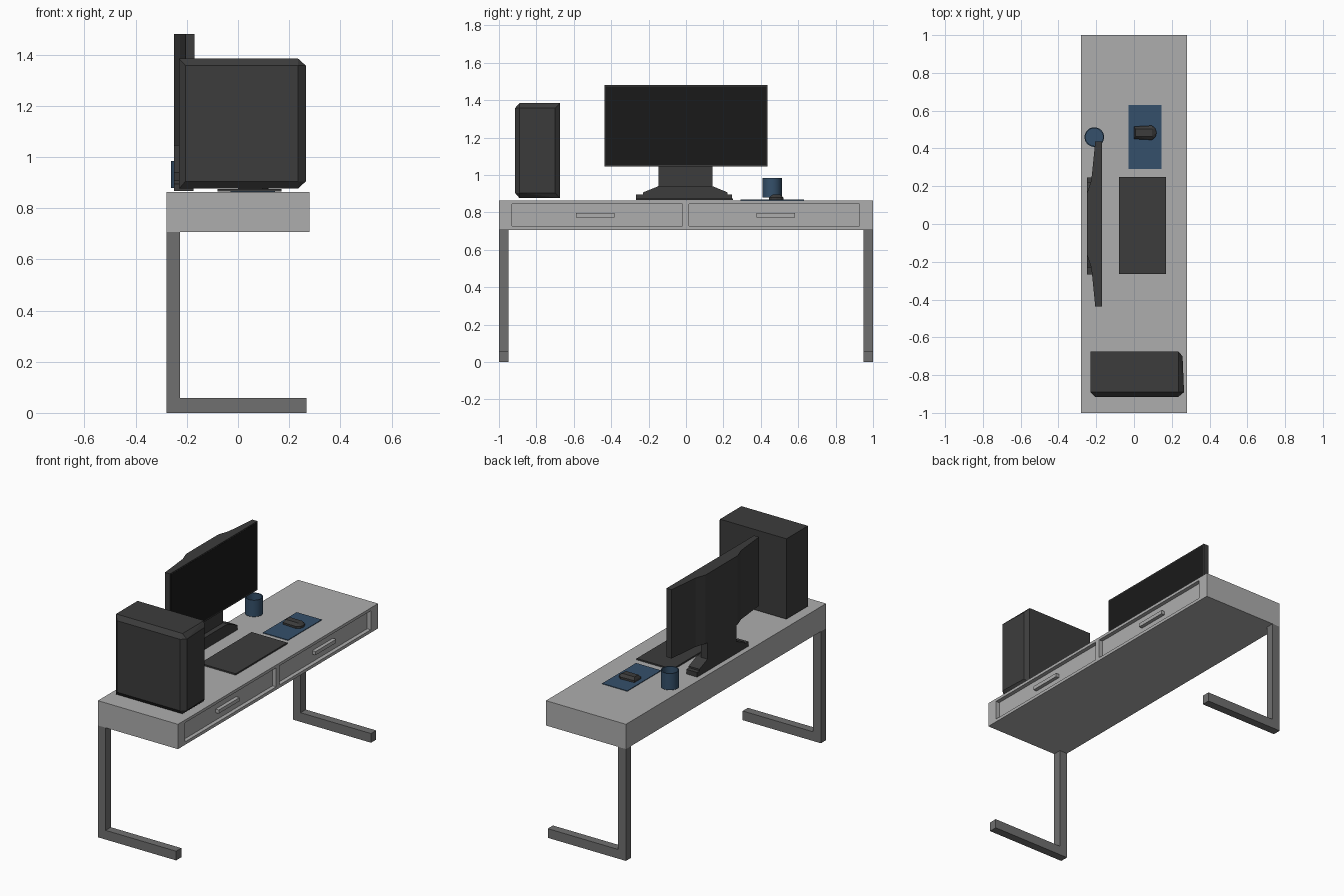
import bpy, bmesh, math

if "Cube" in bpy.data.objects:
    bpy.data.objects.remove(bpy.data.objects["Cube"])


def material(name, rgb):
    m = bpy.data.materials.new(name)
    m.diffuse_color = (*rgb, 1)
    m.use_nodes = True
    m.node_tree.nodes["Principled BSDF"].inputs["Base Color"].default_value = m.diffuse_color
    return m


LIGHT = material("light_grey", (0.42, 0.42, 0.42))
STEEL = material("steel_grey", (0.16, 0.16, 0.16))
DARK = material("dark_plastic", (0.045, 0.045, 0.045))
BLACK = material("black_glass", (0.01, 0.01, 0.01))
BLUE = material("slate_blue", (0.035, 0.08, 0.145))


def finish(name, bm, mat):
    bmesh.ops.recalc_face_normals(bm, faces=bm.faces[:])
    me = bpy.data.meshes.new(name)
    bm.to_mesh(me)
    bm.free()
    me.materials.append(mat)
    ob = bpy.data.objects.new(name, me)
    bpy.context.collection.objects.link(ob)
    return ob


def corners(x, y, z):
    return [(a, b, c) for a in x for b in y for c in z]


def hull(name, pts, mat):
    bm = bmesh.new()
    for p in pts:
        bm.verts.new(p)
    bmesh.ops.convex_hull(bm, input=bm.verts[:])
    bmesh.ops.dissolve_limit(bm, angle_limit=0.01, verts=bm.verts[:], edges=bm.edges[:])
    return finish(name, bm, mat)


def box(name, x, y, z, mat):
    return hull(name, corners(x, y, z), mat)


def prism(name, pts, vec, mat):
    bm = bmesh.new()
    f = bm.faces.new([bm.verts.new(p) for p in pts])
    ext = bmesh.ops.extrude_face_region(bm, geom=[f])
    bmesh.ops.translate(bm, vec=vec, verts=[v for v in ext["geom"] if isinstance(v, bmesh.types.BMVert)])
    return finish(name, bm, mat)


# Desk top with two recessed drawer fronts
desk = box("desk_top", (-0.28, 0.28), (-1, 1), (0.707, 0.864), LIGHT)
for side, y0, y1 in (("left", -0.93, -0.018), ("right", 0.015, 0.927)):
    cut = box(side + "_drawer_cutter", (0.255, 0.32), (y0, y1), (0.726, 0.846), LIGHT)
    cut.hide_render = True
    cut.display_type = 'WIRE'
    mod = desk.modifiers.new(side + "_recess", 'BOOLEAN')
    mod.operation = 'DIFFERENCE'
    mod.solver = 'EXACT'
    mod.object = cut
    bpy.context.view_layer.objects.active = desk
    bpy.ops.object.modifier_apply(modifier=mod.name)
    bpy.data.objects.remove(cut)
    # Drawer handle
    c = (y0 + y1) / 2 - (0.012 if side == "left" else -0.01)
    box(side + "_drawer_handle", (0.253, 0.278), (c - 0.103, c + 0.103), (0.774, 0.797), LIGHT)

# L-shaped legs
leg = [(-0.28, 0), (0.267, 0), (0.267, 0.058), (-0.226, 0.058), (-0.226, 0.708), (-0.28, 0.708)]
for side, y in (("left", -1), ("right", 0.948)):
    prism(side + "_leg", [(x, y, z) for x, z in leg], (0, 0.052, 0), STEEL)

# Computer tower with chamfered front and one raised side panel
hull("computer_tower",
     corners((-0.23, 0.235), (-0.89, -0.675), (0.876, 1.384))
     + corners((-0.205, 0.235), (-0.915,), (0.905, 1.357))
     + [(x, y, z) for x, y in ((0.265, -0.89), (0.257, -0.70)) for z in (0.905, 1.357)], DARK)

# Monitor with stepped back
half = [(-0.17, 0.437), (-0.205, 0.437), (-0.226, 0.23), (-0.25, 0.16)]
outline = half + [(x, -y) for x, y in reversed(half)]
prism("monitor_body", [(x, y, 1.045) for x, y in outline], (0, 0, 0.435), DARK)
box("monitor_screen", (-0.172, -0.169), (-0.43, 0.43), (1.053, 1.473), BLACK)
box("monitor_neck", (-0.25, -0.205), (-0.148, 0.142), (0.9, 1.05), DARK)

# Monitor base: a sloping profile across the desk
base = [(-0.268, 0.866), (0.245, 0.866), (0.245, 0.895), (0.222, 0.897), (0.222, 0.907),
        (0.142, 0.94), (-0.148, 0.94), (-0.23, 0.907), (-0.23, 0.897), (-0.268, 0.895)]
prism("monitor_base", [(-0.25, y, z) for y, z in base], (0.076, 0, 0), DARK)

# Keyboard, mouse pad and mouse
box("keyboard", (-0.08, 0.17), (-0.266, 0.25), (0.865, 0.874), DARK)
box("mouse_pad", (-0.03, 0.145), (0.292, 0.63), (0.864, 0.868), BLUE)
rim = [(0.0, 0.45), (0.095, 0.445), (0.113, 0.46), (0.12, 0.483),
       (0.113, 0.506), (0.095, 0.521), (0.0, 0.516)]
hull("mouse", [(x, y, z) for x, y in rim for z in (0.868, 0.88)]
     + corners((0.008, 0.095), (0.464, 0.502), (0.896,)), DARK)

# Open cup spun from a wall profile
bm = bmesh.new()
cup = [(0, 0.879), (0.052, 0.879), (0.052, 0.984), (0.046, 0.984), (0.046, 0.89), (0, 0.89)]
vs = [bm.verts.new((r, 0, z)) for r, z in cup]
es = [bm.edges.new(p) for p in zip(vs, vs[1:])]
bmesh.ops.spin(bm, geom=vs + es, cent=(0, 0, 0), axis=(0, 0, 1), angle=math.tau, steps=32)
bmesh.ops.remove_doubles(bm, verts=bm.verts[:], dist=1e-4)
bmesh.ops.translate(bm, vec=(-0.21, 0.46, 0), verts=bm.verts[:])
mug = finish("cup", bm, BLUE)
bpy.ops.object.select_all(action='DESELECT')
mug.select_set(True)
bpy.context.view_layer.objects.active = mug
bpy.ops.object.shade_smooth_by_angle()
